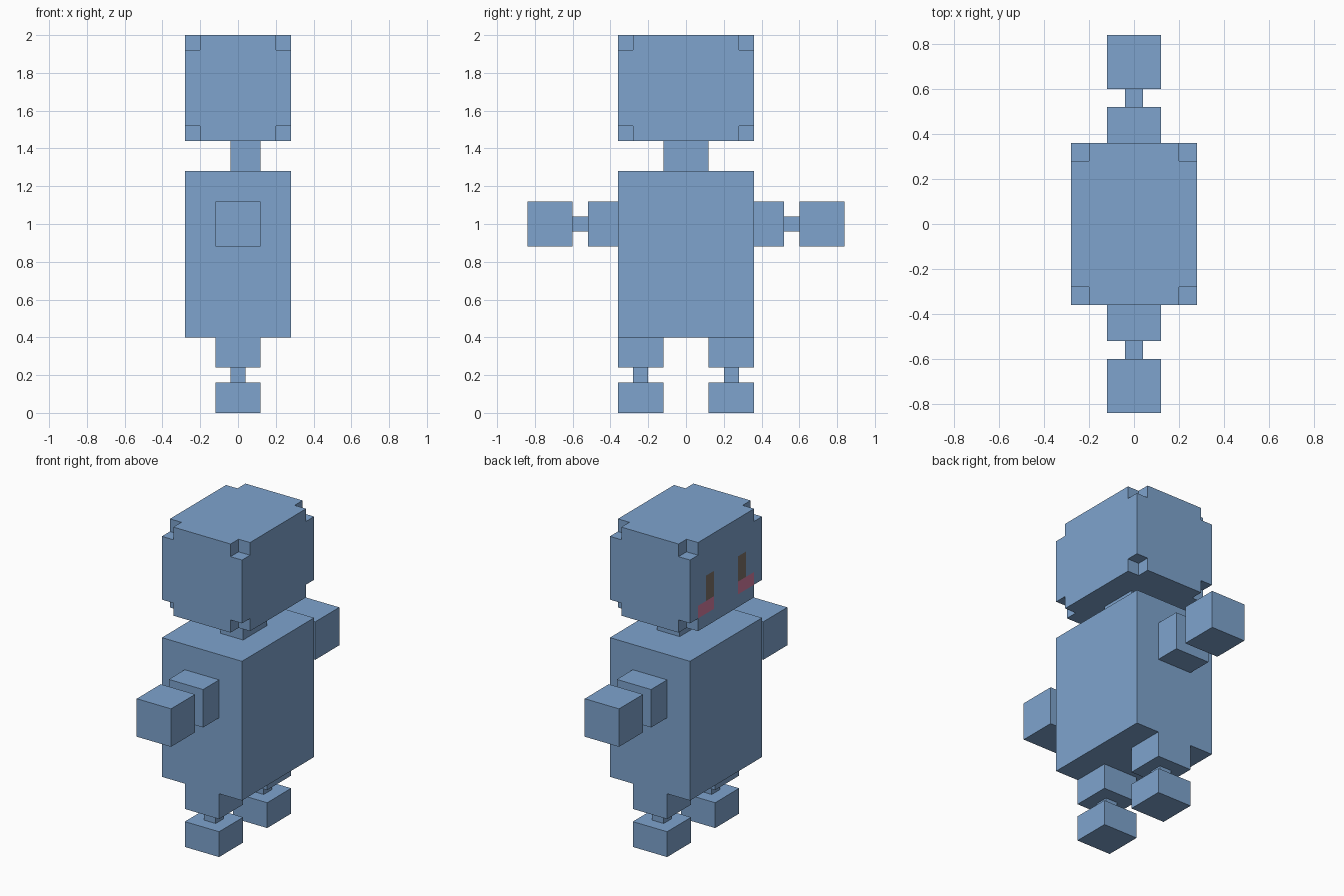
import bpy
import bmesh
from itertools import product
from mathutils import Vector

U = 0.08  # size of one voxel

cube = bpy.data.objects.get("Cube")
if cube:
    bpy.data.objects.remove(cube, do_unlink=True)


def material(name, srgb):
    """Flat material from 0-255 display values."""
    rgb = [(c / 255 / 12.92) if c < 11 else ((c / 255 + 0.055) / 1.055) ** 2.4 for c in srgb]
    mat = bpy.data.materials.new(name)
    mat.use_nodes = True
    mat.diffuse_color = (*rgb, 1)
    mat.node_tree.nodes["Principled BSDF"].inputs["Base Color"].default_value = (*rgb, 1)
    return mat


blue = material("soft_blue", (126, 164, 206))
brown = material("dark_brown", (124, 115, 106))
pink = material("cheek_pink", (212, 124, 160))


def finish(name, bm, mats):
    mesh = bpy.data.meshes.new(name)
    bm.to_mesh(mesh)
    bm.free()
    for mat in mats:
        mesh.materials.append(mat)
    obj = bpy.data.objects.new(name, mesh)
    bpy.context.collection.objects.link(obj)
    return obj


def box(name, low, high):
    """Box between two corners given in voxels."""
    low, high = Vector(low) * U, Vector(high) * U
    bm = bmesh.new()
    bmesh.ops.create_cube(bm, size=1)
    for v in bm.verts:
        v.co = (low + high) / 2 + v.co * (high - low)
    return finish(name, bm, [blue])


def head():
    """Voxel block without its eight corners, face painted on the -x side."""
    size = (7, 9, 7)
    cells = {c for c in product(*map(range, size))
             if not all(i in (0, n - 1) for i, n in zip(c, size))}

    def paint(cell, axis, side):
        if axis == 0 and side < 0 and cell[0] == 0:
            across, up = abs(cell[1] - 4), cell[2]
            if across == 2 and up in (2, 3):
                return 1
            if across in (2, 3) and up == 1:
                return 2
        return 0

    bm = bmesh.new()
    origin = Vector((-3.5, -4.5, 18))
    for cell in sorted(cells):
        for axis, side in product(range(3), (-1, 1)):
            step = [0, 0, 0]
            step[axis] = side
            if tuple(a + b for a, b in zip(cell, step)) in cells:
                continue
            corners = []
            for a, b in ((0, 0), (1, 0), (1, 1), (0, 1)):
                p = Vector(cell)
                p[axis] += (side + 1) / 2
                p[(axis + 1) % 3] += a
                p[(axis + 2) % 3] += b
                corners.append(bm.verts.new((p + origin) * U))
            face = bm.faces.new(corners if side > 0 else corners[::-1])
            face.material_index = paint(cell, axis, side)
    bmesh.ops.remove_doubles(bm, verts=bm.verts, dist=U / 100)
    bmesh.ops.dissolve_limit(bm, angle_limit=0.01, verts=bm.verts, edges=bm.edges,
                             delimit={'MATERIAL'})
    return finish("head", bm, [blue, brown, pink])


# Head, neck and body
head()
box("neck", (-0.5, -1.5, 16), (1.5, 1.5, 18))
box("body", (-3.5, -4.5, 5), (3.5, 4.5, 16))

# Limbs, mirrored across y
for side, s in (("left", -1), ("right", 1)):
    def limb(part, x, y, z):
        ys = sorted((s * y[0], s * y[1]))
        box(f"{side}_{part}", (-x, ys[0], z[0]), (x, ys[1], z[1]))

    limb("upper_arm", 1.5, (4.5, 6.5), (11, 14))
    limb("wrist", 0.5, (6.5, 7.5), (12, 13))
    limb("hand", 1.5, (7.5, 10.5), (11, 14))
    limb("upper_leg", 1.5, (1.5, 4.5), (3, 5))
    limb("ankle", 0.5, (2.5, 3.5), (2, 3))
    limb("foot", 1.5, (1.5, 4.5), (0, 2))
